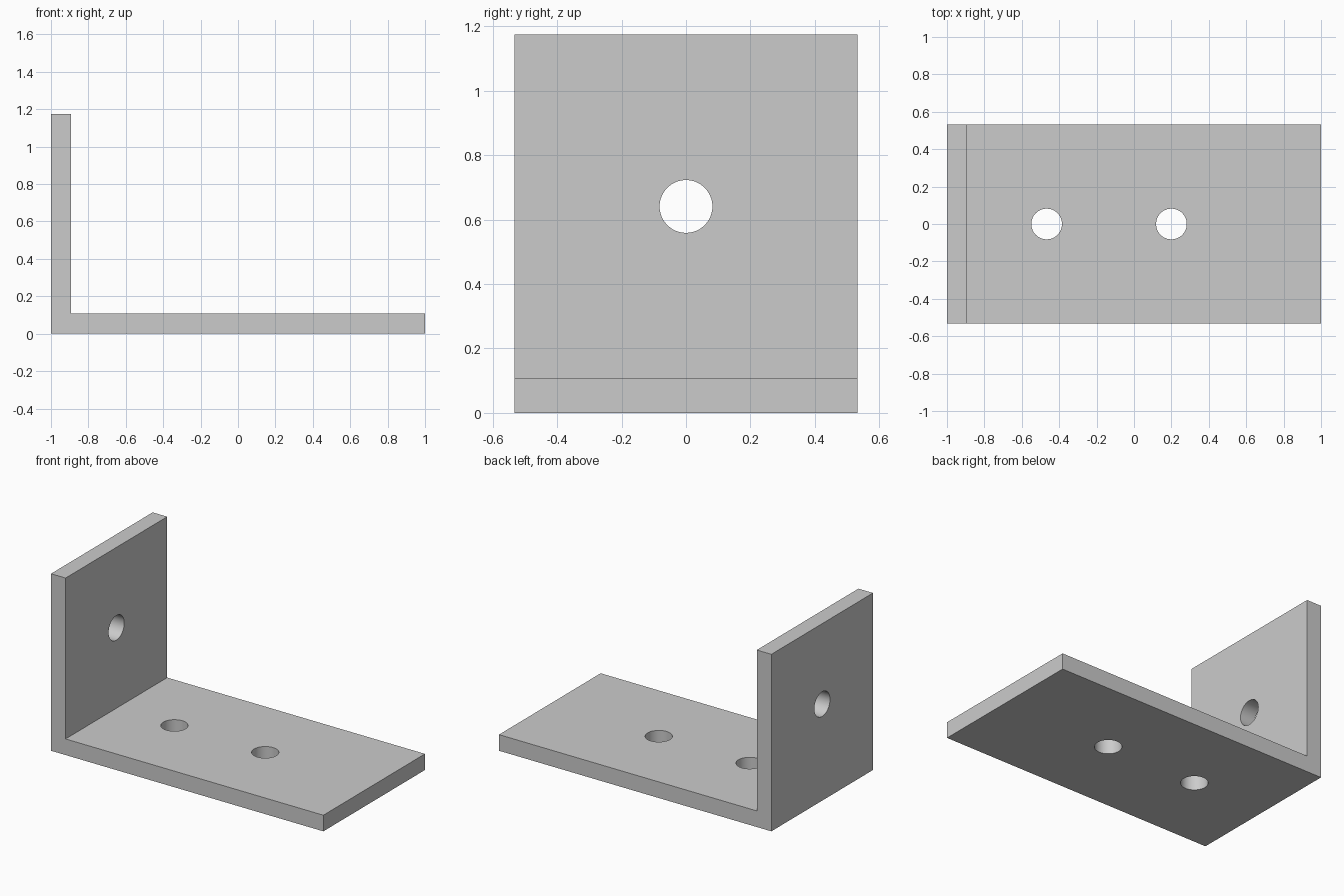
import bpy
import bmesh
import math

cube = bpy.data.objects.get("Cube")
if cube:
    bpy.data.objects.remove(cube, do_unlink=True)

HALF_WIDTH = 0.533
HEIGHT = 1.175
THICK = 0.107
HOLE_RADIUS = 0.082

metal = bpy.data.materials.new("plain grey metal")
metal.use_nodes = True
grey = (0.6, 0.6, 0.6, 1)
metal.diffuse_color = grey
metal.node_tree.nodes["Principled BSDF"].inputs["Base Color"].default_value = grey

# L-shaped profile, extruded across the width
inner = THICK - 1
profile = [(-1, 0), (1, 0), (1, THICK), (inner, THICK), (inner, HEIGHT), (-1, HEIGHT)]
bm = bmesh.new()
face = bm.faces.new([bm.verts.new((x, -HALF_WIDTH, z)) for x, z in profile])
extruded = bmesh.ops.extrude_face_region(bm, geom=[face])
back = [v for v in extruded["geom"] if isinstance(v, bmesh.types.BMVert)]
bmesh.ops.translate(bm, verts=back, vec=(0, 2 * HALF_WIDTH, 0))
bmesh.ops.recalc_face_normals(bm, faces=bm.faces[:])
mesh = bpy.data.meshes.new("angle_bracket")
bm.to_mesh(mesh)
bm.free()
mesh.materials.append(metal)
bracket = bpy.data.objects.new("angle_bracket", mesh)
bpy.context.collection.objects.link(bracket)


def drill(name, location, tilt=0):
    """Cut a round screw hole through the bracket."""
    bpy.ops.mesh.primitive_cylinder_add(vertices=64, radius=HOLE_RADIUS, depth=4 * THICK,
                                        location=location, rotation=(0, tilt, 0))
    cutter = bpy.context.object
    cutter.name = name
    cutter.hide_render = True
    cutter.data.materials.append(metal)
    bpy.context.view_layer.objects.active = bracket
    cut = bracket.modifiers.new(name, "BOOLEAN")
    cut.operation = "DIFFERENCE"
    cut.solver = "EXACT"
    cut.object = cutter
    bpy.ops.object.modifier_apply(modifier=cut.name)
    bpy.data.objects.remove(cutter, do_unlink=True)


# Two holes in the base and one in the upright
drill("inner_base_hole", (-0.467, 0, THICK / 2))
drill("outer_base_hole", (0.2, 0, THICK / 2))
drill("upright_hole", (-1 + THICK / 2, 0, 0.641), math.pi / 2)

# Smooth hole walls with crisp plate edges
bpy.ops.object.select_all(action="DESELECT")
bracket.select_set(True)
bpy.context.view_layer.objects.active = bracket
bpy.ops.object.shade_smooth_by_angle(angle=math.radians(30))
